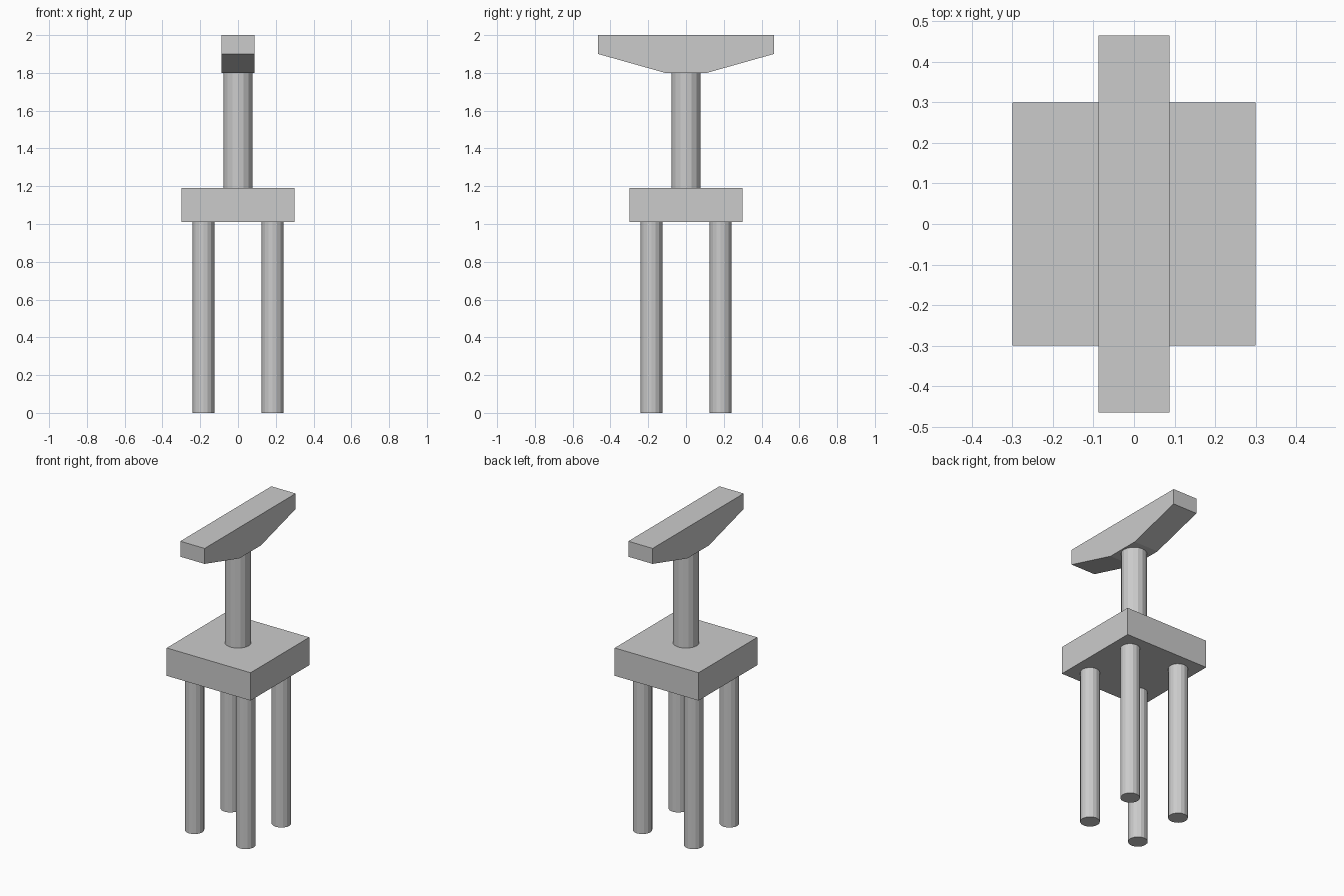
import bpy
import bmesh
from math import pi
from mathutils import Matrix

default = bpy.data.objects.get("Cube")
if default:
    bpy.data.objects.remove(default, do_unlink=True)

concrete = bpy.data.materials.new("concrete grey")
concrete.use_nodes = True
GREY = (0.6, 0.6, 0.6, 1)
concrete.diffuse_color = GREY
concrete.node_tree.nodes["Principled BSDF"].inputs["Base Color"].default_value = GREY


def add_object(name, bm):
    bmesh.ops.recalc_face_normals(bm, faces=bm.faces)
    mesh = bpy.data.meshes.new(name)
    bm.to_mesh(mesh)
    bm.free()
    mesh.materials.append(concrete)
    obj = bpy.data.objects.new(name, mesh)
    bpy.context.collection.objects.link(obj)
    return obj


def column(name, x, y, radius, bottom, top, sides=16):
    bm = bmesh.new()
    place = Matrix.Translation((x, y, (bottom + top) / 2)) @ Matrix.Rotation(pi / 2, 4, "Z")
    bmesh.ops.create_cone(bm, cap_ends=True, segments=sides, radius1=radius,
                          radius2=radius, depth=top - bottom, matrix=place)
    return add_object(name, bm)


def extrude_profile(name, profile, half_width):
    """Extrude a (y, z) outline along x."""
    bm = bmesh.new()
    face = bm.faces.new([bm.verts.new((-half_width, y, z)) for y, z in profile])
    result = bmesh.ops.extrude_face_region(bm, geom=[face])
    verts = [v for v in result["geom"] if isinstance(v, bmesh.types.BMVert)]
    bmesh.ops.translate(bm, verts=verts, vec=(2 * half_width, 0, 0))
    return add_object(name, bm)


# Four piles under the footing
for depth, y in (("front", -0.183), ("back", 0.183)):
    for side, x in (("right", -0.183), ("left", 0.183)):
        column(f"{depth}_{side}_pile", x, y, 0.058, 0, 1.01)

# Square footing slab
extrude_profile("footing_slab", [(-0.3, 1.01), (0.3, 1.01), (0.3, 1.19), (-0.3, 1.19)], 0.3)

# Round pier shaft
column("pier_shaft", 0, 0, 0.077, 1.19, 1.80)

# Tapered cross beam on top
half_beam = [(0.11, 1.80), (0.465, 1.90), (0.465, 2.0)]
beam = half_beam + [(-y, z) for y, z in reversed(half_beam)]
extrude_profile("pier_cap", beam, 0.087)
